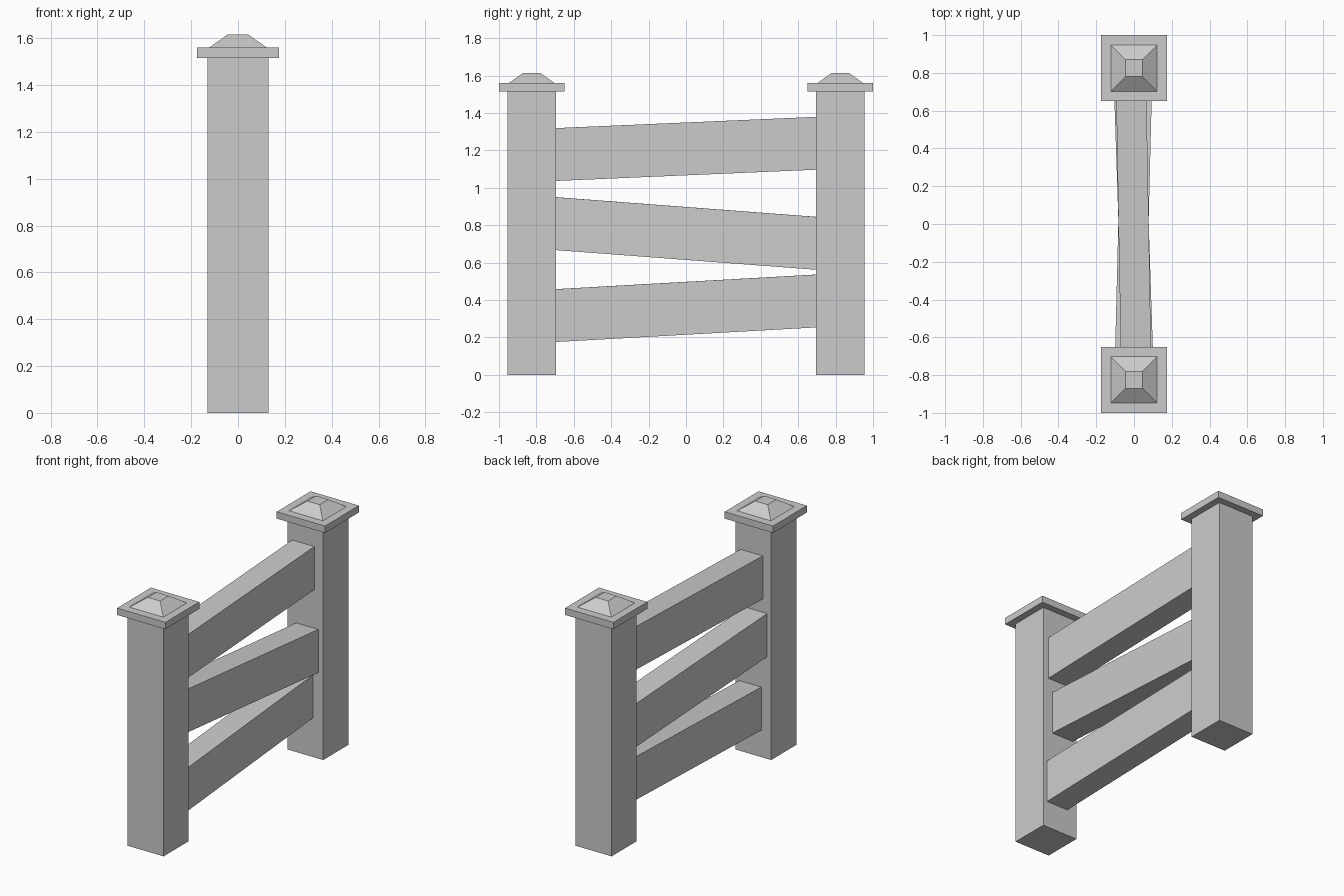
import bpy, math

if "Cube" in bpy.data.objects:
    bpy.data.objects.remove(bpy.data.objects["Cube"])

def box(name, size, loc, rot=(0, 0, 0)):
    bpy.ops.mesh.primitive_cube_add(size=1, location=loc, rotation=rot)
    o = bpy.context.object
    o.name = name
    o.scale = size
    return o

# Posts with flat cap plates and truncated pyramid finials
for label, s in (("front", -1), ("back", 1)):
    y = s * 0.825
    box(label + "_post", (0.26, 0.26, 1.515), (0, y, 0.7575))
    box(label + "_cap_plate", (0.35, 0.35, 0.045), (0, y, 1.5375))
    bpy.ops.mesh.primitive_cone_add(
        vertices=4, radius1=0.245 / math.sqrt(2), radius2=0.09 / math.sqrt(2),
        depth=0.055, location=(0, y, 1.5875), rotation=(0, 0, math.pi / 4))
    bpy.context.object.name = label + "_cap_finial"

# Crooked rails: centre x, centre z, rise and sideways drift between the posts
SPAN = 1.39
for name, x, z, rise, drift in (
        ("top_rail", -0.002, 1.208, 0.060, -0.025),
        ("middle_rail", -0.003, 0.756, -0.105, 0.035),
        ("bottom_rail", -0.002, 0.356, 0.078, -0.046)):
    box(name, (0.16, 1.52, 0.282), (x, 0, z),
        (math.atan(rise / SPAN), 0, -math.atan(drift / SPAN)))
